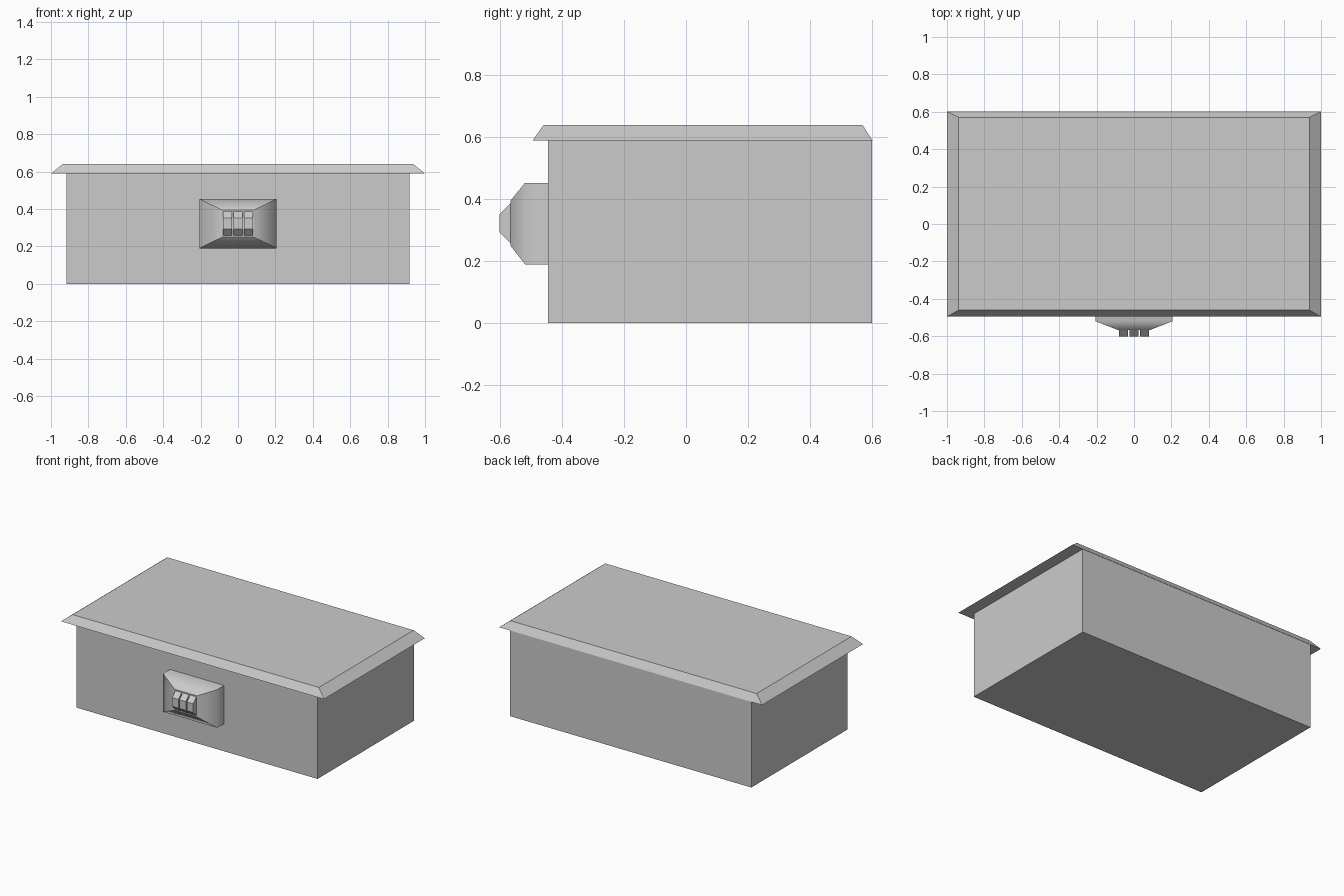
import bpy, bmesh, math
from mathutils import Matrix, Vector

if "Cube" in bpy.data.objects:
    bpy.data.objects.remove(bpy.data.objects["Cube"])


def finish(bm, name):
    bmesh.ops.recalc_face_normals(bm, faces=bm.faces)
    me = bpy.data.meshes.new(name)
    bm.to_mesh(me)
    bm.free()
    ob = bpy.data.objects.new(name, me)
    bpy.context.collection.objects.link(ob)
    return ob


def loft(rings):
    """Closed solid through equally sized rings of points."""
    bm = bmesh.new()
    vs = [[bm.verts.new(p) for p in r] for r in rings]
    n = len(vs[0])
    for a, b in zip(vs, vs[1:]):
        for i in range(n):
            j = (i + 1) % n
            bm.faces.new((a[i], a[j], b[j], b[i]))
    bm.faces.new(vs[0])
    bm.faces.new(vs[-1])
    return bm


def flat_ring(x, y0, y1, z):
    return [(-x, y0, z), (x, y0, z), (x, y1, z), (-x, y1, z)]


def front_ring(x, z0, z1, y):
    return [(-x, y, z0), (x, y, z0), (x, y, z1), (-x, y, z1)]


# Box body
finish(loft([flat_ring(0.917, -0.445, 0.6, 0), flat_ring(0.917, -0.445, 0.6, 0.59)]), "box_body")

# Overhanging bevelled lid
finish(loft([flat_ring(1.0, -0.495, 0.602, 0.59), flat_ring(0.937, -0.46, 0.57, 0.64)]), "lid")

# Lock housing: straight base, tapering to a small front; soft shoulder, sharp corners
SHOULDER = -0.52
bm = loft([front_ring(0.206, 0.19, 0.453, -0.445),
           front_ring(0.206, 0.19, 0.453, SHOULDER),
           front_ring(0.085, 0.25, 0.395, -0.567)])
for f in bm.faces:
    f.smooth = True
for e in bm.edges:
    e.smooth = all(abs(v.co.y - SHOULDER) < 1e-4 for v in e.verts)
finish(bm, "lock_housing")

# Three octagonal number wheels half sunk in the housing
APOTHEM = 0.0725
for i in range(3):
    bm = bmesh.new()
    turn = Matrix.Rotation(math.pi / 2, 4, 'Y') @ Matrix.Rotation(math.pi / 8, 4, 'Z')
    r = APOTHEM / math.cos(math.pi / 8)
    bmesh.ops.create_cone(bm, cap_ends=True, segments=8, radius1=r, radius2=r, depth=0.048,
                          matrix=Matrix.Translation(Vector(((i - 1) * 0.056, -0.529, 0.3225))) @ turn)
    finish(bm, f"number_wheel_{i + 1}")
